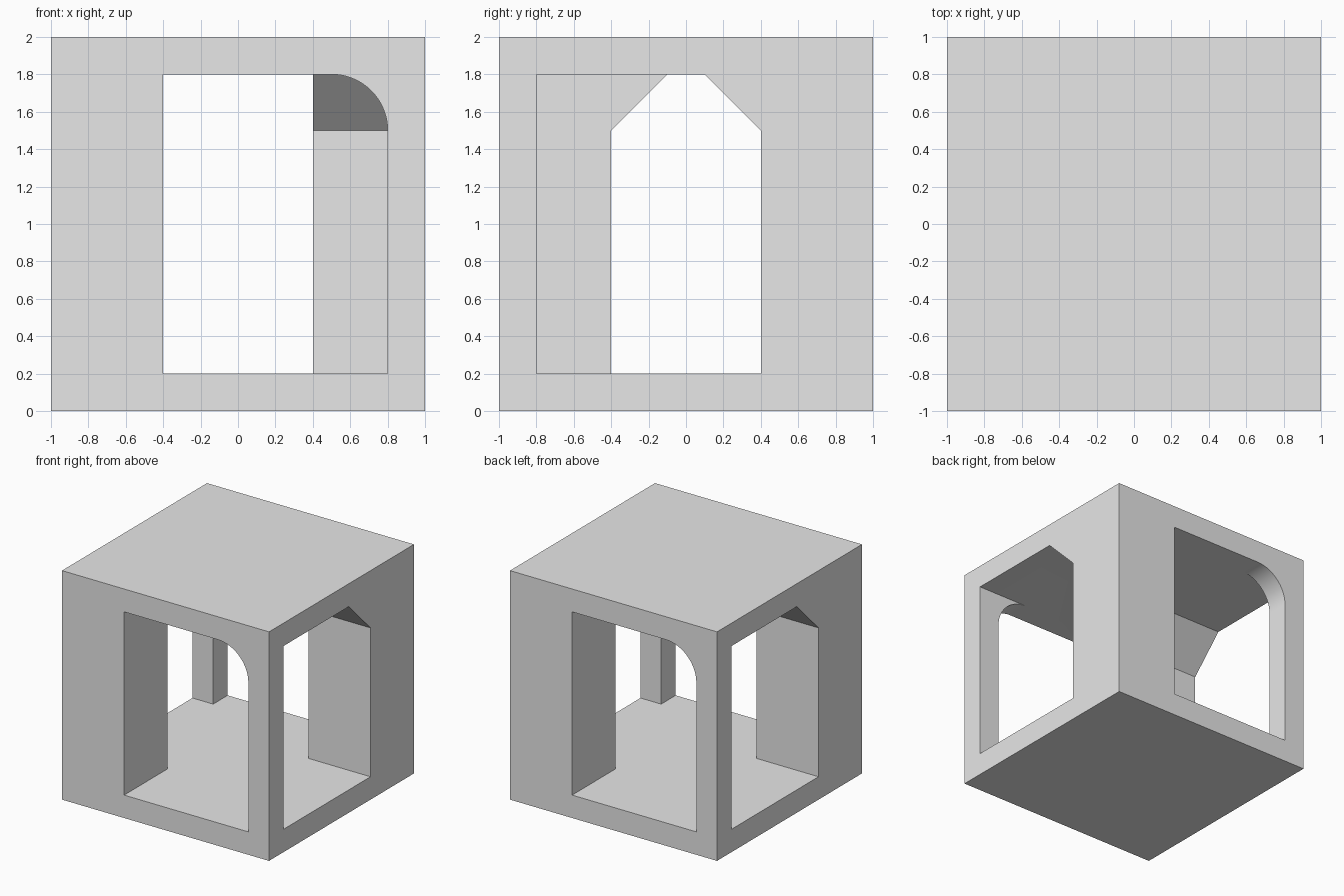
import bpy, bmesh, math
from mathutils import Matrix

cube = bpy.data.objects.get("Cube")
if cube:
    bpy.data.objects.remove(cube, do_unlink=True)

FLOOR, SPRING, CEILING = 0.2, 1.5, 1.8
NARROW, WIDE = 0.4, 0.8          # opening edges either side of the centre line
CUT = CEILING - SPRING           # size of the rounded or chamfered corner

grey = bpy.data.materials.new("light_grey")
grey.use_nodes = True
grey.diffuse_color = (0.8, 0.8, 0.8, 1)
grey.node_tree.nodes["Principled BSDF"].inputs["Base Color"].default_value = (0.8, 0.8, 0.8, 1)


def make_object(name, bm):
    bmesh.ops.recalc_face_normals(bm, faces=bm.faces)
    mesh = bpy.data.meshes.new(name)
    bm.to_mesh(mesh)
    bm.free()
    mesh.materials.append(grey)
    obj = bpy.data.objects.new(name, mesh)
    bpy.context.collection.objects.link(obj)
    return obj


def opening_cutter(name, profile, angle):
    """Extrude a front-facing profile inward past the centre, then turn it."""
    bm = bmesh.new()
    face = bm.faces.new([bm.verts.new((x, -1.1, z)) for x, z in profile])
    new = bmesh.ops.extrude_face_region(bm, geom=[face])["geom"]
    bmesh.ops.translate(bm, vec=(0, 1.15, 0),
                        verts=[v for v in new if isinstance(v, bmesh.types.BMVert)])
    bm.transform(Matrix.Rotation(angle, 4, "Z"))
    obj = make_object(name, bm)
    obj.hide_render = True
    return obj


# Opening with one rounded upper corner
STEPS = 32
arc = [(WIDE - CUT + CUT * math.cos(t), SPRING + CUT * math.sin(t))
       for t in (math.pi / 2 * i / STEPS for i in range(STEPS + 1))]
rounded = [(-NARROW, FLOOR), (WIDE, FLOOR)] + arc + [(-NARROW, CEILING)]

# Opening with one chamfered upper corner
chamfered = [(-WIDE, FLOOR), (NARROW, FLOOR), (NARROW, SPRING),
             (NARROW - CUT, CEILING), (-WIDE, CEILING)]

# Solid block
bm = bmesh.new()
bmesh.ops.create_cube(bm, size=2, matrix=Matrix.Translation((0, 0, 1)))
frame = make_object("hollow_block", bm)

# Cut the four openings, alternating around the block
cutters = []
for i, side in enumerate(("front", "left", "back", "right")):
    profile = chamfered if i % 2 else rounded
    cutter = opening_cutter(side + "_opening_cutter", profile, i * math.pi / 2)
    mod = frame.modifiers.new(side + "_opening", "BOOLEAN")
    mod.operation = "DIFFERENCE"
    mod.solver = "EXACT"
    mod.object = cutter
    cutters.append(cutter)

bpy.ops.object.select_all(action="DESELECT")
frame.select_set(True)
bpy.context.view_layer.objects.active = frame
for mod in list(frame.modifiers):
    bpy.ops.object.modifier_apply(modifier=mod.name)
for cutter in cutters:
    bpy.data.objects.remove(cutter, do_unlink=True)

# Smooth the rounded corners, keep all other edges sharp
bpy.ops.object.shade_smooth_by_angle(angle=math.radians(30))
